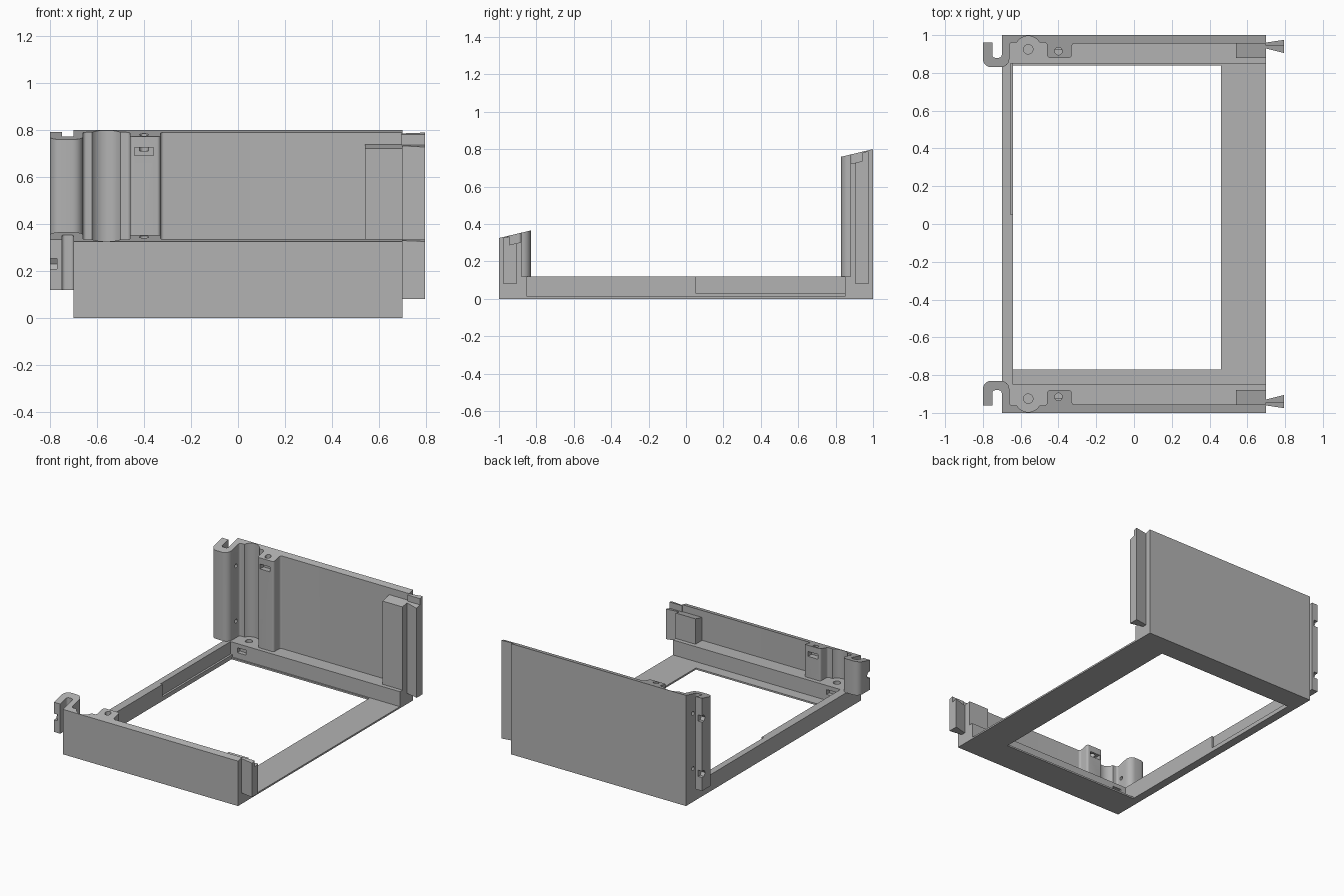
import bpy
import bmesh
from math import cos, sin, pi, radians
from mathutils import Vector, Matrix

if "Cube" in bpy.data.objects:
    bpy.data.objects.remove(bpy.data.objects["Cube"], do_unlink=True)

grey = bpy.data.materials.new("plain_grey")
grey.use_nodes = True
grey.diffuse_color = (0.45, 0.45, 0.45, 1)
grey.node_tree.nodes["Principled BSDF"].inputs["Base Color"].default_value = grey.diffuse_color


def slope(y, drop=0):
    """Height of the tilted rim plane that trims both end walls."""
    return 0.5625 + 0.2375 * y - drop


def finish(name, bm):
    bmesh.ops.recalc_face_normals(bm, faces=bm.faces)
    mesh = bpy.data.meshes.new(name)
    bm.to_mesh(mesh)
    bm.free()
    mesh.materials.append(grey)
    obj = bpy.data.objects.new(name, mesh)
    bpy.context.collection.objects.link(obj)
    return obj


def rounded(corners):
    """Plan outline; a third value on a right-angle corner is its radius."""
    out = []
    for i, c in enumerate(corners):
        p = Vector(c[:2])
        if len(c) == 2:
            out.append(p)
            continue
        u = (Vector(corners[i - 1][:2]) - p).normalized()
        v = (Vector(corners[(i + 1) % len(corners)][:2]) - p).normalized()
        mid = p + (u + v) * c[2]
        for k in range(7):
            t = k * pi / 12
            out.append(mid - (v * cos(t) + u * sin(t)) * c[2])
    return out


def prism(name, plan, z0, top, side=1):
    """Extrude a plan outline up to a height or to the tilted rim."""
    bm = bmesh.new()
    height = top if callable(top) else lambda y: top
    pts = [(p[0], p[1] * side) for p in plan]
    low = [bm.verts.new((x, y, z0)) for x, y in pts]
    high = [bm.verts.new((x, y, height(y))) for x, y in pts]
    bm.faces.new(low)
    bm.faces.new(high)
    n = len(pts)
    for i in range(n):
        j = (i + 1) % n
        bm.faces.new((low[i], low[j], high[j], high[i]))
    return finish(name, bm)


def block(name, x, y, z, side=1):
    return prism(name, [(x[0], y[0]), (x[1], y[0]), (x[1], y[1]), (x[0], y[1])], z[0], z[1], side)


def rod(center, radius, length, axis="Z", sides=20):
    bm = bmesh.new()
    turn = Matrix.Rotation(radians(90), 4, "Y") if axis == "X" else Matrix()
    bmesh.ops.create_cone(bm, cap_ends=True, segments=sides, radius1=radius, radius2=radius,
                          depth=length, matrix=Matrix.Translation(center) @ turn)
    return finish("cutter", bm)


def carve(obj, cutters):
    """Subtract the cutters for good, then delete them."""
    for c in cutters:
        c.hide_render = True
        m = obj.modifiers.new("cut", "BOOLEAN")
        m.operation, m.solver, m.object = "DIFFERENCE", "EXACT", c
    graph = bpy.context.evaluated_depsgraph_get()
    mesh = bpy.data.meshes.new_from_object(obj.evaluated_get(graph))
    obj.modifiers.clear()
    obj.data = mesh
    for c in cutters:
        bpy.data.objects.remove(c, do_unlink=True)
    return obj


SHELF = 0.12
parts = []

# End wall outline: panel, screw box, concave pivot recess, J-shaped hook
recess = [(-0.56 + 0.07 * cos(radians(a)), 0.925 + 0.07 * sin(radians(a))) for a in range(30, 151, 8)]
wall_plan = rounded(
    [(-0.7, 1), (0.7, 1), (0.7, 0.955), (-0.33, 0.955, 0.015), (-0.33, 0.88, 0.015),
     (-0.46, 0.88, 0.015), (-0.46, 0.96, 0.015)] + recess +
    [(-0.66, 0.96, 0.015), (-0.66, 0.83, 0.045), (-0.8, 0.83, 0.045), (-0.8, 0.96),
     (-0.75, 0.96), (-0.75, 0.88, 0.015), (-0.7, 0.88, 0.015)])

for label, side, hole_heights in (("back", 1, (0.24, 0.64)), ("front", -1, (0.23,))):
    # Wall with hook, slot, screw hole and hook fixings
    wall = prism(label + "_wall", wall_plan, SHELF, slope, side)
    rim = slope(0.88 * side)
    cuts = [block("cutter", (-0.44, -0.36), (0.87, 0.92), (rim - 0.08, rim - 0.045), side),
            rod((-0.4, 0.915 * side, rim), 0.02, 0.12)]
    for z in hole_heights:
        cuts.append(rod((-0.68, 0.92 * side, z), 0.014, 0.1, "X"))
        cuts.append(rod((-0.79, 0.95 * side, z), 0.026, 0.04, "X", 6))
    parts.append(carve(wall, cuts))

    # Solid shelf under the wall, with pivot hole and slot
    shelf = block(label + "_shelf", (-0.7, 0.7), (0.85, 1), (0, SHELF), side)
    parts.append(carve(shelf, [
        rod((-0.56, 0.925 * side, SHELF), 0.025, 0.1),
        block("cutter", (-0.6, -0.53), (0.84, 0.88), (0.055, 0.09), side)]))

    # Clip block and flared tongue at the other end
    parts.append(prism(label + "_clip", [(0.54, 0.88), (0.7, 0.88), (0.7, 0.956), (0.54, 0.956)],
                       SHELF, lambda y: slope(y, 0.05), side))
    parts.append(prism(label + "_tongue", [(0.695, 0.93), (0.695, 0.945), (0.795, 0.945), (0.795, 0.905)],
                       0.08, lambda y: slope(y, 0.05), side))
    parts.append(prism(label + "_tongue_rim", [(0.695, 0.945), (0.695, 0.96), (0.795, 0.975), (0.795, 0.945)],
                       0.08, lambda y: slope(y, 0.005), side))

# Thin floor along the front, right end and back of the opening
parts.append(prism("floor_plate", [(-0.64, -0.85), (0.7, -0.85), (0.7, 0.85), (-0.64, 0.85),
                                   (-0.64, 0.84), (0.46, 0.84), (0.46, -0.77), (-0.64, -0.77)], 0, 0.012))

# Side rail with a shallow recess on its inner face
rail = block("side_rail", (-0.7, -0.64), (-0.85, 0.85), (0, SHELF))
parts.append(carve(rail, [block("cutter", (-0.655, -0.6), (0.05, 0.9), (0.03, 0.2))]))

# Smooth the rounded corners, keep hard edges
bpy.ops.object.select_all(action="DESELECT")
for p in parts:
    p.select_set(True)
bpy.context.view_layer.objects.active = parts[0]
bpy.ops.object.shade_smooth_by_angle(angle=radians(30))
